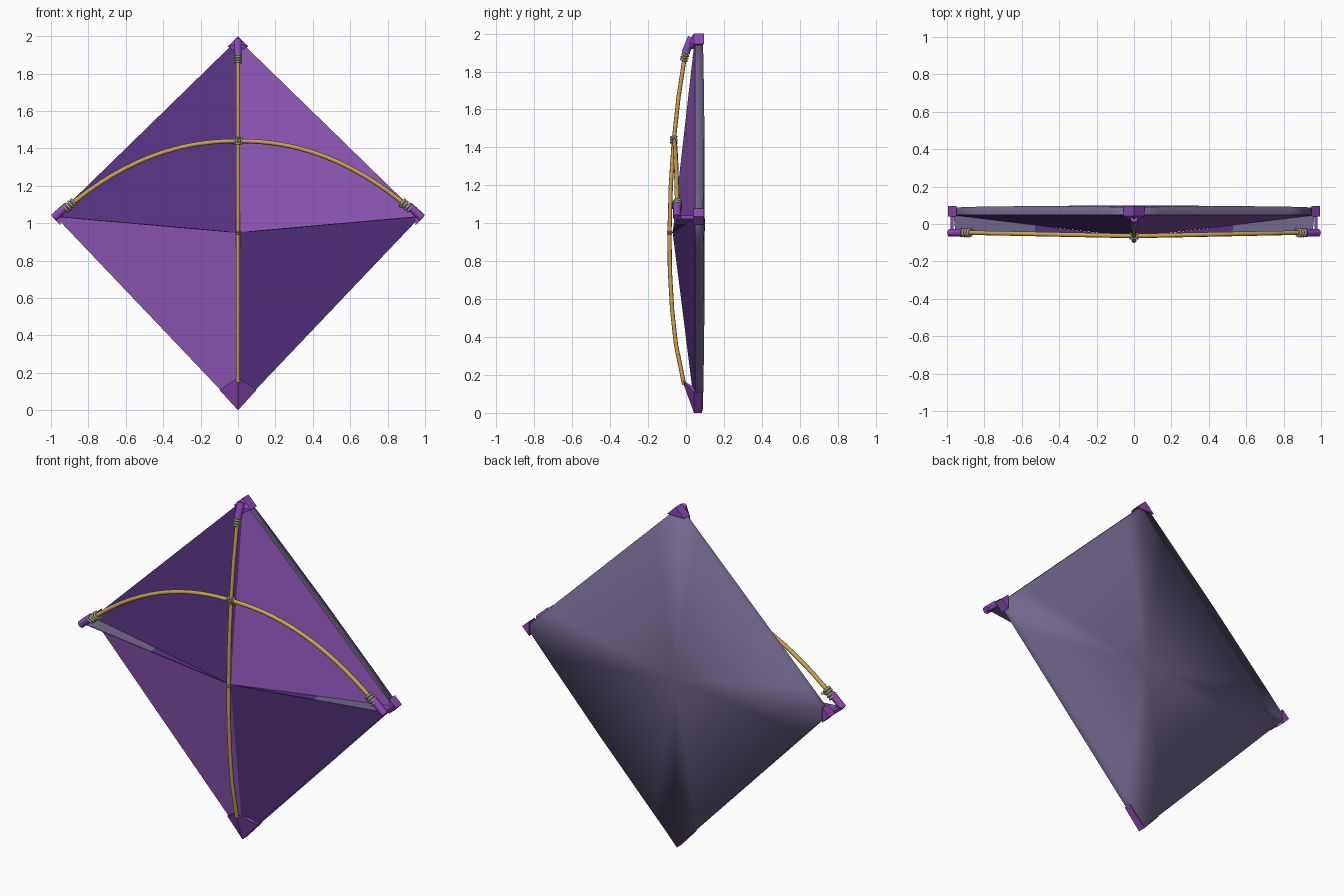
import bpy, bmesh, math
from mathutils import Vector

if "Cube" in bpy.data.objects:
    bpy.data.objects.remove(bpy.data.objects["Cube"])


def mat(name, c):
    m = bpy.data.materials.new(name)
    m.diffuse_color = (*c, 1)
    m.use_nodes = True
    m.node_tree.nodes["Principled BSDF"].inputs["Base Color"].default_value = m.diffuse_color
    return m


LIGHT = mat("light purple cloth", (0.28, 0.093, 0.48))
DARK = mat("dark purple cloth", (0.09, 0.034, 0.225))
GREY = mat("grey purple lining", (0.17, 0.135, 0.27))
CAP = mat("violet leather", (0.27, 0.065, 0.48))
WOOD = mat("yellow wood", (0.60, 0.37, 0.085))
ROPE = mat("grey rope", (0.38, 0.36, 0.27))


def obj_from_bm(name, bm, material, smooth=False):
    bmesh.ops.recalc_face_normals(bm, faces=bm.faces)
    me = bpy.data.meshes.new(name)
    bm.to_mesh(me)
    bm.free()
    me.materials.append(material)
    for p in me.polygons:
        p.use_smooth = smooth
    ob = bpy.data.objects.new(name, me)
    bpy.context.collection.objects.link(ob)
    return ob


def hull(name, pts, material):
    bm = bmesh.new()
    for p in pts:
        bm.verts.new(p)
    res = bmesh.ops.convex_hull(bm, input=bm.verts)
    junk = [g for g in res["geom_interior"] if isinstance(g, bmesh.types.BMVert)]
    bmesh.ops.delete(bm, geom=junk, context="VERTS")
    return obj_from_bm(name, bm, material)


def tube(name, pts, r, material, sides=8, closed=False):
    """Sweep a round section along a path; optionally closed into a ring."""
    pts = [Vector(p) for p in pts]
    n = len(pts)
    axis = (pts[1] - pts[0]).cross(pts[n // 2] - pts[0])
    ref = axis.normalized() if axis.length > 1e-7 else Vector((0, 1, 0.2)).normalized()
    bm = bmesh.new()
    rings = []
    for i, p in enumerate(pts):
        a = pts[(i - 1) % n] if closed or i else p
        b = pts[(i + 1) % n] if closed or i < n - 1 else p
        t = (b - a).normalized()
        u = (ref - t * ref.dot(t)).normalized()
        v = t.cross(u)
        rings.append([bm.verts.new(p + r * (u * math.cos(k * math.tau / sides)
                      + v * math.sin(k * math.tau / sides))) for k in range(sides)])
    for i in range(n if closed else n - 1):
        r0, r1 = rings[i], rings[(i + 1) % n]
        for k in range(sides):
            bm.faces.new((r0[k], r0[(k + 1) % sides], r1[(k + 1) % sides], r1[k]))
    if not closed:
        bm.faces.new(rings[0])
        bm.faces.new(rings[-1])
    ob = obj_from_bm(name, bm, material, True)
    if not closed:
        for p in ob.data.polygons:
            p.use_smooth = len(p.vertices) == 4
    return ob


def wrap(name, start, end, turns, radius, cord):
    """Stacked cord rings around a stick."""
    a, b = Vector(start), Vector(end)
    q = (b - a).to_track_quat("Z", "Y")
    for i in range(turns):
        c = a.lerp(b, i / max(1, turns - 1))
        ring = [c + q @ Vector((radius * math.cos(k * math.tau / 12),
                                radius * math.sin(k * math.tau / 12), 0)) for k in range(12)]
        tube(f"{name}_{i + 1}", ring, cord, ROPE, 6, True)


# Kite sheet: four coloured front panels and a softly padded, nearly flat grey back
corners = [Vector(c) for c in ((0, 0, 1.985), (0.975, 0, 1.035), (0, 0, 0.01), (-0.975, 0, 1.035))]
STEPS = (0, 0.14, 0.5, 0.86)
bm = bmesh.new()
front, back = [], []
for i in range(4):
    for t in STEPS:
        p = corners[i].lerp(corners[(i + 1) % 4], t)
        front.append(bm.verts.new((p.x, 0.048, p.z)))
        back.append(bm.verts.new((p.x, 0.088 + 0.036 * t * (1 - t), p.z)))
fc = bm.verts.new((0, -0.07, 0.95))
bc = bm.verts.new((0, 0.099, 0.99))
n = len(front)
for i in range(n):
    j = (i + 1) % n
    bm.faces.new((front[i], front[j], fc))
    bm.faces.new((back[j], back[i], bc))
    bm.faces.new((front[j], front[i], back[i], back[j]))
sheet = obj_from_bm("kite_sheet", bm, LIGHT)
sheet.data.materials.append(DARK)
sheet.data.materials.append(GREY)
for p in sheet.data.polygons:
    if p.normal.y < -0.8:
        c = sum((Vector(sheet.data.vertices[v].co) for v in p.vertices), Vector()) / 3
        upper = c.z > 0.95 + 0.087 * abs(c.x)
        p.material_index = 0 if (c.x > 0) == upper else 1
    else:
        p.material_index = 2
        p.use_smooth = True

# Spine stick and curved bow stick
spine = [(0, 0.01, 1.95), (0, -0.008, 1.87), (0, -0.04, 1.66), (0, -0.064, 1.44), (0, -0.08, 1.2),
         (0, -0.087, 0.95), (0, -0.085, 0.75), (0, -0.073, 0.54), (0, -0.053, 0.36), (0, -0.01, 0.15)]
tube("spine_stick", spine, 0.011, WOOD)


def bow(x):
    k = abs(x) / 0.9
    return (x, -0.064 + 0.018 * k, 1.44 - 0.345 * k ** 2.15)


tube("bow_stick", [bow(-0.93 + 1.86 * i / 28) for i in range(29)], 0.012, WOOD)

# Rope bindings on the sticks
wrap("top_binding", (0, -0.012, 1.86), (0, 0.0, 1.9), 4, 0.016, 0.006)
wrap("crossing_binding", (-0.02, -0.064, 1.44), (0.02, -0.064, 1.44), 4, 0.015, 0.005)
wrap("crossing_binding_upright", (0, -0.064, 1.425), (0, -0.064, 1.455), 3, 0.016, 0.005)
wrap("centre_binding", (0, -0.087, 0.945), (0, -0.087, 0.955), 2, 0.011, 0.004)

# Corner fittings on both sides
for side, s in (("right", 1), ("left", -1)):
    wrap(side + "_binding", bow(0.92 * s), bow(0.88 * s), 4, 0.019, 0.007)
    tube(side + "_rope_tail", [(s * 0.92, -0.035, 1.10), (s * 0.86, -0.025, 1.09)], 0.006, ROPE, 6)
    tube(side + "_rope_end", [(s * 0.90, -0.05, 1.12), (s * 0.865, -0.05, 1.085)], 0.006, ROPE, 6)
    tube(side + "_bow_socket", [(s * 0.985, -0.047, 1.03), (s * 0.915, -0.047, 1.092)], 0.021, CAP, 10)
    hull(side + "_corner_cap", [(s * x, y, z) for y in (0.04, 0.096)
                                for x, z in ((0.995, 1.035), (0.95, 1.077), (0.95, 0.99))], CAP)
    hull(side + "_socket_strap", [(s * x, y, z) for y in (-0.045, 0.05)
                                  for x in (0.965, 0.982) for z in (1.022, 1.042)], CAP)
    # Web that joins the crease to the bow socket: grey outside, dark towards the middle
    a, b, c = Vector((s * 0.965, 0.05, 1.035)), Vector((s * 0.955, -0.045, 1.035)), Vector((0, -0.073, 0.95))
    m, k = a.lerp(c, 0.45), b.lerp(c, 0.45)
    up = Vector((0, 0, 0.002))
    hull(side + "_web_outer", [p + d for p in (a, b, m, k) for d in (up, -up)], GREY)
    hull(side + "_web_inner", [p + d for p in (m, k, c) for d in (up, -up)], DARK)

# Top cap with its socket, and the bottom pocket
hull("top_cap", [(x, y, z) for y in (0.042, 0.096)
                 for x, z in ((0, 2.0), (0.055, 1.945), (-0.055, 1.945))]
     + [(0, 0.012, 1.91), (0, 0.01, 1.96)], CAP)
tube("top_socket", [(0, 0.03, 1.98), (0, -0.002, 1.9)], 0.021, CAP, 10)
hull("bottom_pocket", [(x, y, z) for y in (0.042, 0.085)
                       for x, z in ((0, 0.0), (0.1, 0.11), (-0.1, 0.11))]
     + [(0, -0.022, 0.175)], CAP)
